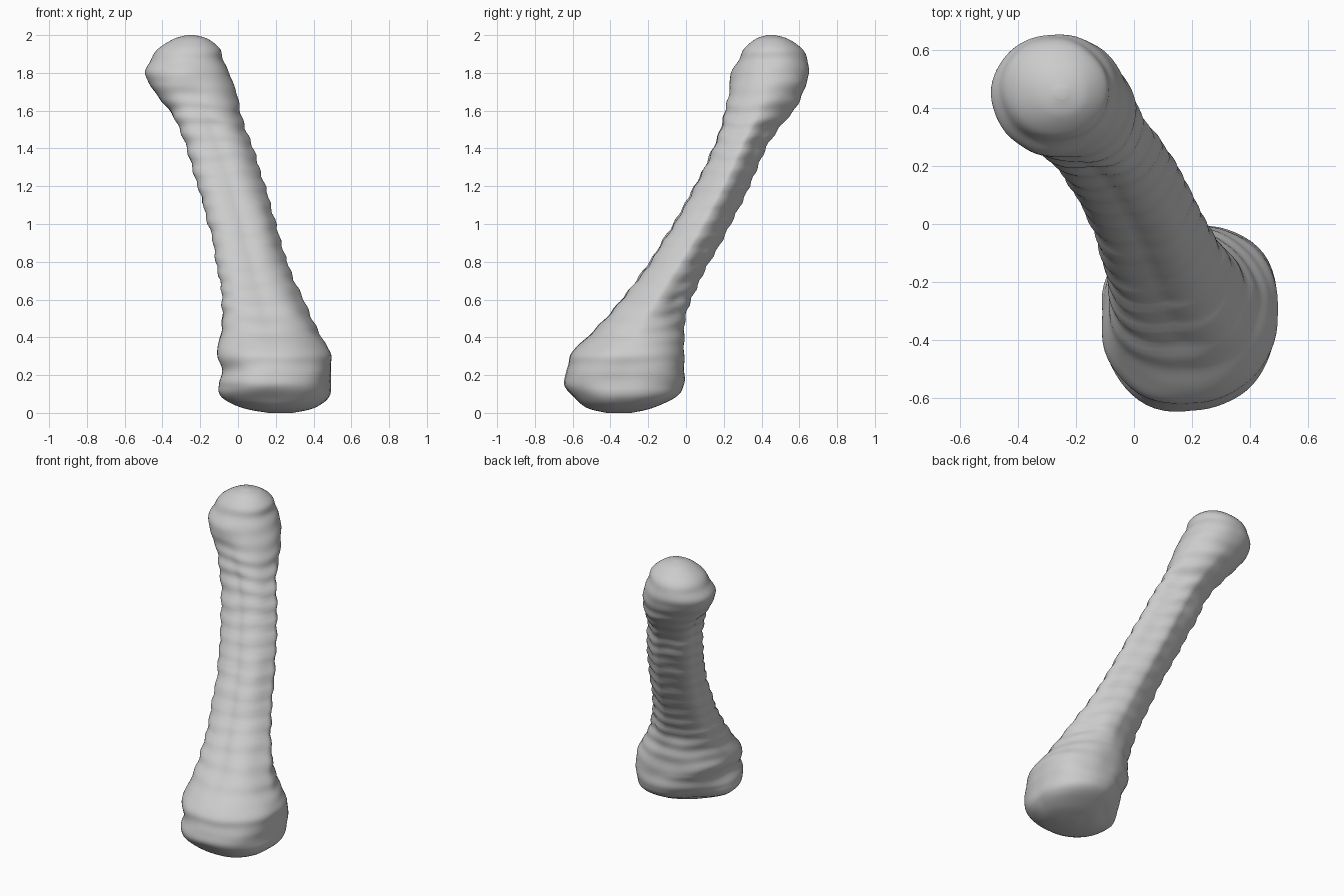
import bpy, bmesh, math
from mathutils import Vector, noise

cube = bpy.data.objects.get("Cube")
if cube:
    bpy.data.objects.remove(cube, do_unlink=True)

SIDES = 64
STEPS = 9

# Horizontal sections: height, x from/to, y from/to
SECTIONS = [
    (0, .16, .29, -.42, -.29),
    (.025, .03, .4, -.52, -.18),
    (.08, -.08, .48, -.59, -.06),
    (.15, -.1, .49, -.64, -.01),
    (.22, -.08, .49, -.63, -.01),
    (.32, -.11, .49, -.60, -.01),
    (.4, -.09, .44, -.52, -.01),
    (.55, -.08, .37, -.38, .01),
    (.75, -.1, .28, -.22, .1),
    (1, -.15, .2, -.06, .24),
    (1.25, -.22, .13, .08, .36),
    (1.45, -.28, .06, .17, .45),
    (1.6, -.36, .01, .21, .57),
    (1.7, -.44, -.01, .23, .62),
    (1.79, -.49, -.04, .24, .65),
    (1.87, -.46, -.08, .28, .64),
    (1.93, -.42, -.1, .31, .61),
    (1.98, -.34, -.16, .37, .54),
    (2, -.27, -.23, .43, .47),
]


def spline(a, b, c, d, t):
    """Catmull-Rom blend of four values."""
    return b + t / 2 * (c - a + t * (2 * a - 5 * b + 4 * c - d + t * (3 * (b - c) + d - a)))


def smooth_sections(rows):
    padded = [rows[0]] + rows + [rows[-1]]
    for i in range(len(rows) - 1):
        for k in range(STEPS):
            yield [spline(*values, k / STEPS) for values in zip(*padded[i:i + 4])]
    yield list(rows[-1])


def ramp(value, start, end):
    return max(0, min(1, (value - start) / (end - start)))


def ring_points(section):
    """Rounded outline, fuller at some corners, with growth ridges and lumps."""
    z, x0, x1, y0, y1 = section
    end_fade = min(ramp(z, 0, .06), ramp(z, 2, 1.85))
    shaft = min(ramp(z, .25, .6), ramp(z, 1.75, 1.5))
    foot = ramp(z, .55, .25)
    heel = ramp(z, .25, .1)
    skew = .03 * ramp(z, 1.75, 1.5) * (1 - foot)
    for j in range(SIDES):
        angle = math.tau * j / SIDES
        c, s = math.cos(angle), math.sin(angle)
        x = (x0 + x1) / 2 + (x1 - x0) / 2 * math.copysign(abs(c) ** .95, c)
        y = (y0 + y1) / 2 + (y1 - y0) / 2 * math.copysign(abs(s) ** .95, s)
        diagonal = 2 * c * s
        corner = -(c + s) * abs(diagonal) / math.sqrt(2) * skew
        corner += .02 * foot * max(0, diagonal)
        if c < 0 < s:
            corner += .06 * heel * diagonal
        wander = noise.noise(Vector((c, s, z * 3)))
        ridge = (.0015 + .0035 * shaft) * math.sin(math.tau * z / .09 + 2 * wander)
        lump = .008 * noise.noise(Vector((x, y, z)) * 7)
        push = (ridge + lump + corner) * end_fade
        yield x + c * push, y + s * push, z


# Bone: one skin lofted from the broad base through the shaft to the round head
bm = bmesh.new()
rings = [[bm.verts.new(p) for p in ring_points(s)] for s in smooth_sections(SECTIONS)]
for low, high in zip(rings, rings[1:]):
    for j in range(SIDES):
        n = (j + 1) % SIDES
        bm.faces.new((low[j], low[n], high[n], high[j]))
bm.faces.new(rings[0][::-1])
bm.faces.new(rings[-1])
bmesh.ops.recalc_face_normals(bm, faces=bm.faces)
mesh = bpy.data.meshes.new("bone")
bm.to_mesh(mesh)
bm.free()
mesh.shade_smooth()
bone = bpy.data.objects.new("bone", mesh)
bpy.context.collection.objects.link(bone)

# Plain pale grey surface
colour = (.6, .6, .6, 1)
grey = bpy.data.materials.new("pale grey")
grey.use_nodes = True
grey.diffuse_color = colour
grey.node_tree.nodes["Principled BSDF"].inputs["Base Color"].default_value = colour
mesh.materials.append(grey)
